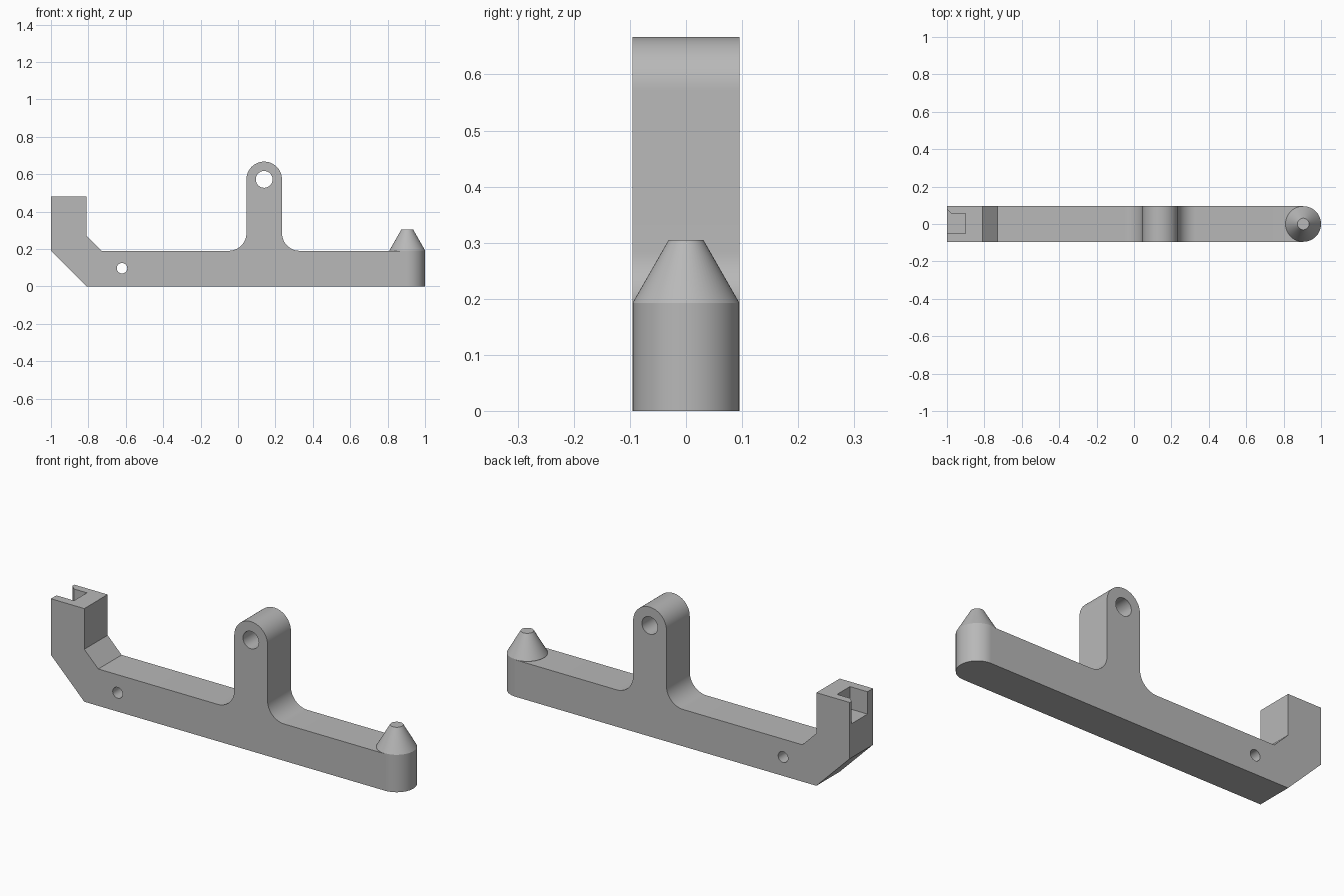
import bpy
import bmesh
from math import sin, cos, radians, pi
from mathutils import Matrix

cube = bpy.data.objects.get("Cube")
if cube:
    bpy.data.objects.remove(cube, do_unlink=True)

R = 0.095            # half thickness of the bar
TOP = 0.19           # top of the bar
POST_X, EYE_Z = 0.14, 0.572
NOSE_X = 1 - R

grey = bpy.data.materials.new("plain grey")
grey.use_nodes = True
grey.diffuse_color = (0.48, 0.48, 0.48, 1)
grey.node_tree.nodes["Principled BSDF"].inputs["Base Color"].default_value = grey.diffuse_color


def add_object(name, bm):
    bmesh.ops.recalc_face_normals(bm, faces=bm.faces)
    mesh = bpy.data.meshes.new(name)
    bm.to_mesh(mesh)
    bm.free()
    mesh.materials.append(grey)
    obj = bpy.data.objects.new(name, mesh)
    bpy.context.collection.objects.link(obj)
    return obj


def prism(name, points, direction):
    """Extrude a closed 3D outline along a direction."""
    bm = bmesh.new()
    face = bm.faces.new([bm.verts.new(p) for p in points])
    new = bmesh.ops.extrude_face_region(bm, geom=[face], use_keep_orig=True)["geom"]
    verts = [v for v in new if isinstance(v, bmesh.types.BMVert)]
    bmesh.ops.translate(bm, verts=verts, vec=direction)
    return add_object(name, bm)


def arc(cx, cz, r, start, end, steps):
    angles = [radians(start + (end - start) * i / steps) for i in range(steps + 1)]
    return [(cx + r * cos(a), cz + r * sin(a)) for a in angles]


def activate(obj):
    bpy.ops.object.select_all(action="DESELECT")
    obj.select_set(True)
    bpy.context.view_layer.objects.active = obj


def cut(obj, cutter):
    mod = obj.modifiers.new("cut", "BOOLEAN")
    mod.operation, mod.solver, mod.object = "DIFFERENCE", "EXACT", cutter
    activate(obj)
    bpy.ops.object.modifier_apply(modifier=mod.name)
    bpy.data.objects.remove(cutter, do_unlink=True)


def smooth(obj):
    activate(obj)
    bpy.ops.object.shade_smooth_by_angle(angle=radians(25))


# Arm: bar, raised end block and rounded post with fillets, as one side profile
profile = [(NOSE_X, 0), (NOSE_X, TOP)]
profile += arc(POST_X + 2 * R, TOP + R, R, 270, 180, 12)
profile += arc(POST_X, EYE_Z, R, 0, 180, 32)
profile += arc(POST_X - 2 * R, TOP + R, R, 0, -90, 12)
profile += [(-0.73, TOP), (-0.81, 0.27), (-0.81, 0.48), (-1, 0.48), (-1, TOP), (-0.81, 0)]
arm = prism("arm", [(x, -R, z) for x, z in profile], (0, 2 * R, 0))

# Holes through the post eye and the bar
for x, z, r in ((POST_X, EYE_Z, 0.045), (-0.62, 0.097, 0.028)):
    bm = bmesh.new()
    bmesh.ops.create_cone(bm, cap_ends=True, segments=32, radius1=r, radius2=r, depth=1,
                          matrix=Matrix.Translation((x, 0, z)) @ Matrix.Rotation(pi / 2, 4, "X"))
    cut(arm, add_object("hole_cutter", bm))

# Open slot in the end block, flared on one side
slot = [(-1.02, -0.05), (-0.9, -0.05), (-0.9, 0.055), (-0.975, 0.055), (-1, 0.08), (-1.02, 0.08)]
cut(arm, prism("slot_cutter", [(x, y, 0.365) for x, y in slot], (0, 0, 0.3)))
smooth(arm)

# Nose: rounded bar end with a blunt cone on top
bm = bmesh.new()
rings = []
for r, z in ((R, 0), (R, 0.193), (0.031, 0.305)):
    rings.append([bm.verts.new((NOSE_X + x, y, z)) for x, y in arc(0, 0, r, 0, 354.375, 63)])
for low, high in zip(rings, rings[1:]):
    for i in range(len(low)):
        bm.faces.new((low[i - 1], low[i], high[i], high[i - 1]))
bm.faces.new(rings[0])
bm.faces.new(rings[-1])
smooth(add_object("cone_nose", bm))
